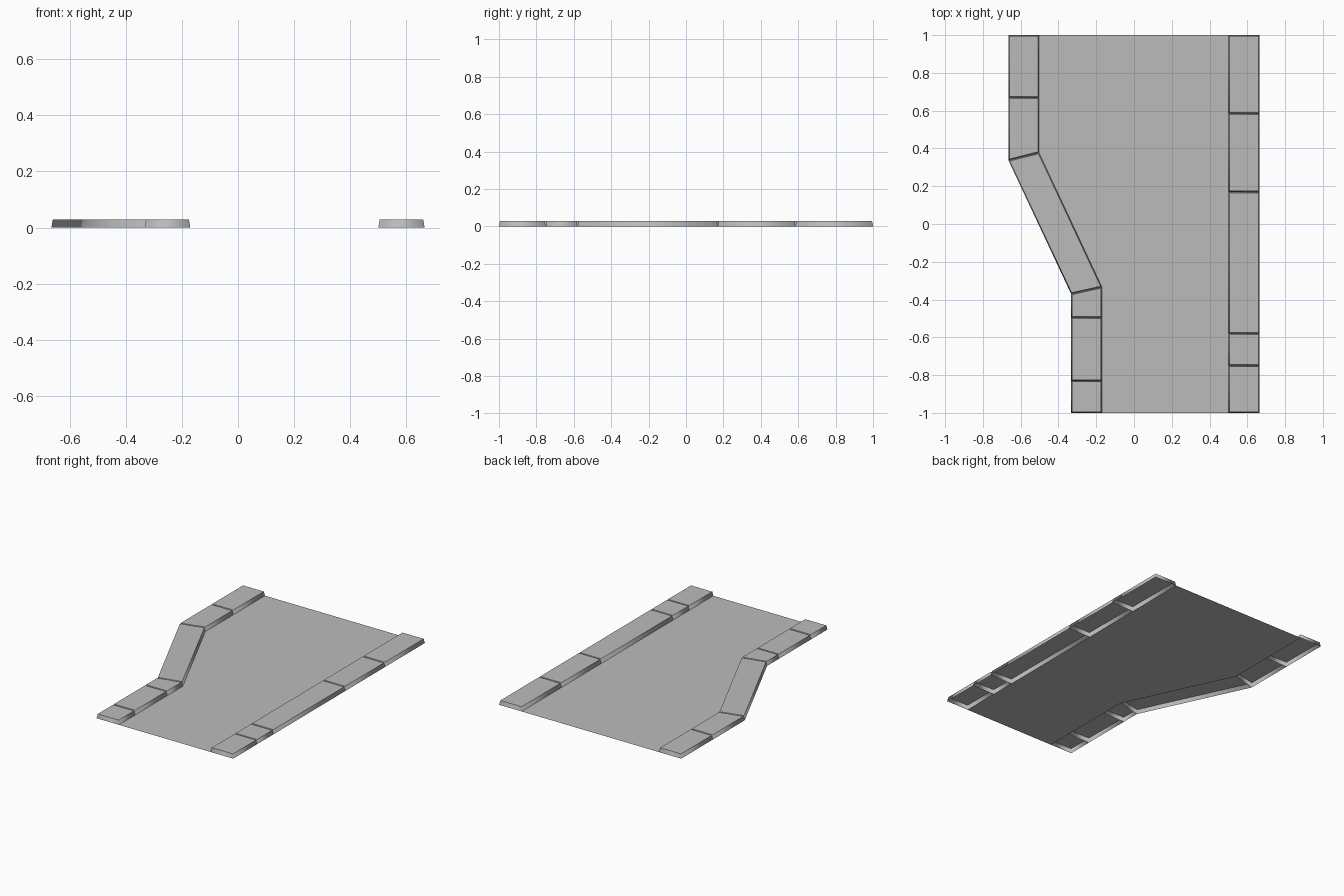
import bpy
import bmesh
from mathutils import Vector

cube = bpy.data.objects.get("Cube")
if cube:
    bpy.data.objects.remove(cube, do_unlink=True)

HEIGHT = 0.028   # kerb height
TAPER = 0.005    # how far the top of each stone is drawn in

grey = bpy.data.materials.new("concrete_grey")
grey.use_nodes = True
colour = (0.5, 0.5, 0.5, 1)
grey.diffuse_color = colour
grey.node_tree.nodes["Principled BSDF"].inputs["Base Color"].default_value = colour


def add_object(name, bm):
    mesh = bpy.data.meshes.new(name)
    bm.to_mesh(mesh)
    bm.free()
    mesh.materials.append(grey)
    obj = bpy.data.objects.new(name, mesh)
    bpy.context.collection.objects.link(obj)


def inset_corner(points, i):
    """Move corner i of a counter-clockwise quad inwards by TAPER from both edges."""
    p = points[i]
    a = (p - points[i - 1]).normalized()
    b = (points[(i + 1) % len(points)] - p).normalized()
    na, nb = Vector((-a.y, a.x)), Vector((-b.y, b.x))
    return p + (na + nb) * TAPER / (1 + na.dot(nb))


def kerb(name, sections):
    """Row of hollow tapered stones between (outer, inner) cross lines."""
    bm = bmesh.new()
    for (a, b), (c, d) in zip(sections, sections[1:]):
        base = [Vector(p) for p in (a, b, d, c)]
        area = sum(p.cross(q) for p, q in zip(base, base[1:] + base[:1]))
        if area < 0:
            base.reverse()
        low = [bm.verts.new((p.x, p.y, 0)) for p in base]
        high = []
        for i in range(4):
            q = inset_corner(base, i)
            high.append(bm.verts.new((q.x, q.y, HEIGHT)))
        # Rounded-looking walls, crisp flat top, open underside
        for i in range(4):
            j = (i + 1) % 4
            bm.faces.new((low[i], low[j], high[j], high[i])).smooth = True
        top = bm.faces.new(high)
        for edge in top.edges:
            edge.smooth = False
    add_object(name, bm)


# Straight kerb on the left-hand side
kerb("straight_kerb", [((0.665, y), (0.5, y))
                       for y in (-1, -0.75, -0.58, 0.17, 0.585, 1)])

# Kerb that steps outwards where the road widens
narrow = [((-0.333, y), (-0.17, y)) for y in (-1, -0.83, -0.495)]
bend = [((-0.333, -0.37), (-0.17, -0.333)), ((-0.665, 0.337), (-0.503, 0.378))]
wide = [((-0.665, y), (-0.503, y)) for y in (0.67, 1)]
kerb("bent_kerb", narrow + bend + wide)

# Flat road sheet between the kerbs
bm = bmesh.new()
outline = [(0.5, -1), (0.5, 1)]
outline += [inner for outer, inner in (wide[-1], bend[1], bend[0], narrow[0])]
bm.faces.new([bm.verts.new((x, y, 0)) for x, y in outline])
add_object("road_surface", bm)
